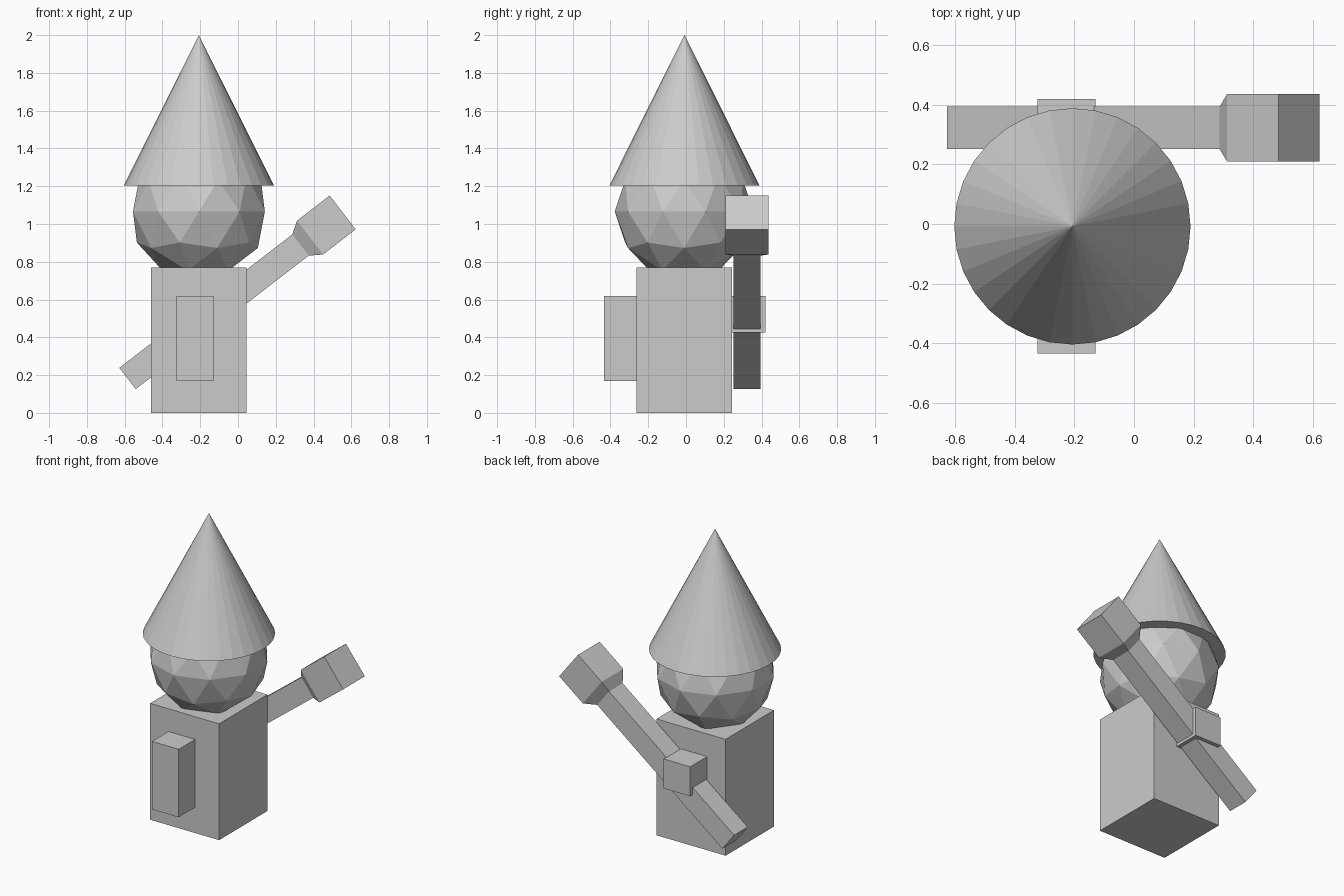
import bpy, bmesh, math
from mathutils import Vector

if "Cube" in bpy.data.objects:
    bpy.data.objects.remove(bpy.data.objects["Cube"])

CX, CY = -0.207, -0.01  # vertical axis of the figure


def box(name, lo, hi):
    lo, hi = Vector(lo), Vector(hi)
    bpy.ops.mesh.primitive_cube_add(size=1, location=(lo + hi) / 2)
    ob = bpy.context.object
    ob.name = name
    for v in ob.data.vertices:
        v.co = v.co * (hi - lo)
    return ob


def square_shaft(name, start, angle, rings):
    """Square-section bar in the xz plane; rings = (distance, width)."""
    axis = Vector((math.cos(angle), 0, math.sin(angle)))
    up = Vector((-math.sin(angle), 0, math.cos(angle)))
    side = Vector((0, 1, 0))
    bm = bmesh.new()
    loops = [[bm.verts.new(Vector(start) + axis * t + (side * a + up * b) * w / 2)
              for a, b in ((-1, -1), (1, -1), (1, 1), (-1, 1))] for t, w in rings]
    for p, q in zip(loops, loops[1:]):
        for i in range(4):
            j = (i + 1) % 4
            bm.faces.new((p[i], p[j], q[j], q[i]))
    bm.faces.new(loops[0])
    bm.faces.new(loops[-1])
    bmesh.ops.recalc_face_normals(bm, faces=bm.faces)
    me = bpy.data.meshes.new(name)
    bm.to_mesh(me)
    bm.free()
    ob = bpy.data.objects.new(name, me)
    bpy.context.collection.objects.link(ob)
    return ob


# Body block
box("body", (CX - 0.253, CY - 0.253, 0), (CX + 0.253, CY + 0.253, 0.77))

# Arms: one hanging at the front, one reaching back around the handle
box("front_arm", (-0.325, -0.435, 0.17), (-0.13, CY - 0.253, 0.62))
box("back_arm", (-0.325, CY + 0.253, 0.425), (-0.13, 0.42, 0.62))

# Faceted head
bpy.ops.mesh.primitive_ico_sphere_add(subdivisions=2, radius=0.367,
                                      location=(CX, CY, 1.066))
bpy.context.object.name = "head"

# Pointed hat
bpy.ops.mesh.primitive_cone_add(vertices=32, radius1=0.397, radius2=0,
                                depth=0.795, location=(CX, CY + 0.002, 1.6025))
bpy.context.object.name = "hat"

# Slanted club with a flared square end
square_shaft("club", (-0.585, 0.323, 0.182), math.radians(37.66),
             [(0, 0.142), (1.157, 0.142), (1.221, 0.226), (1.439, 0.226)])
